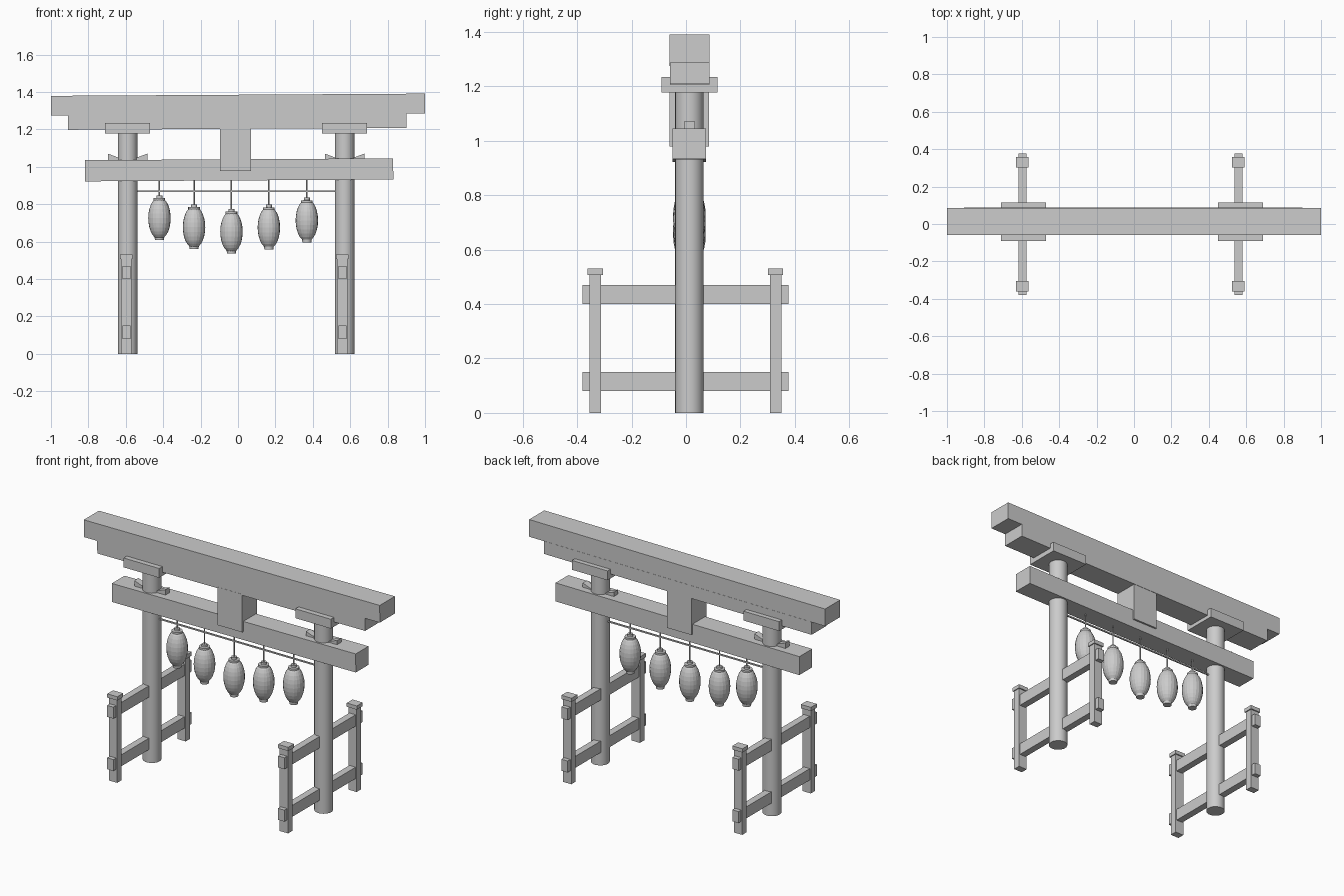
import bpy, bmesh, math

if "Cube" in bpy.data.objects:
    bpy.data.objects.remove(bpy.data.objects["Cube"])

grey = bpy.data.materials.new("plain grey")
grey.diffuse_color = (0.6, 0.6, 0.6, 1)
grey.use_nodes = True
grey.node_tree.nodes["Principled BSDF"].inputs["Base Color"].default_value = grey.diffuse_color
Y = 0.0125          # depth line of the main frame
TILT = -0.006       # slight lean of the long beams


def add(name, bm, smooth=False):
    bmesh.ops.recalc_face_normals(bm, faces=bm.faces)
    me = bpy.data.meshes.new(name)
    bm.to_mesh(me)
    bm.free()
    me.materials.append(grey)
    ob = bpy.data.objects.new(name, me)
    bpy.context.collection.objects.link(ob)
    if smooth:
        bpy.ops.object.select_all(action='DESELECT')
        ob.select_set(True)
        bpy.context.view_layer.objects.active = ob
        bpy.ops.object.shade_smooth_by_angle(angle=math.radians(35))
    return ob


def box(name, x0, x1, y0, y1, z0, z1, tilt=0):
    bm = bmesh.new()
    bmesh.ops.create_cube(bm, size=1)
    bmesh.ops.scale(bm, vec=(x1 - x0, y1 - y0, z1 - z0), verts=bm.verts)
    ob = add(name, bm)
    ob.location = ((x0 + x1) / 2, (y0 + y1) / 2, (z0 + z1) / 2)
    ob.rotation_euler.y = tilt
    return ob


def lathe(name, x, y, profile, sides, smooth=True):
    """Spin a (radius, z) profile around a vertical axis, closed at both ends."""
    bm = bmesh.new()
    rings = [[bm.verts.new((x + r * math.cos(2 * math.pi * i / sides),
                            y + r * math.sin(2 * math.pi * i / sides), z))
              for i in range(sides)] for r, z in profile]
    for a, b in zip(rings, rings[1:]):
        for i in range(sides):
            j = (i + 1) % sides
            bm.faces.new((a[i], a[j], b[j], b[i]))
    bm.faces.new(rings[0])
    bm.faces.new(rings[-1])
    return add(name, bm, smooth)


def wedge(name, x, side):
    """Locking wedge rising outward from the pillar."""
    bm = bmesh.new()
    pts = [(0.03, 1.03), (0.105, 1.03), (0.105, 1.07), (0.03, 1.042)]
    f = bm.faces.new([bm.verts.new((x + side * px, Y - 0.02, pz)) for px, pz in pts])
    ext = bmesh.ops.extrude_face_region(bm, geom=[f])
    bmesh.ops.translate(bm, vec=(0, 0.04, 0),
                        verts=[v for v in ext['geom'] if isinstance(v, bmesh.types.BMVert)])
    add(name, bm)


# Long beams and centre strut
box("top_beam", -1, 1, -0.06, 0.086, 1.28, 1.385, TILT)
box("under_beam", -0.91, 0.9, -0.059, 0.087, 1.203, 1.281, TILT)
box("tie_beam", -0.818, 0.83, -0.049, 0.074, 0.927, 1.04, TILT)
box("centre_strut", -0.095, 0.07, -0.06, 0.085, 0.978, 1.21)

# Each side: pillar, capital, wedges and the side bracing frame
for side, px, rx in (("left", -0.59, -0.597), ("right", 0.57, 0.558)):
    lathe(side + "_pillar", px, Y, [(0.052, 0), (0.052, 1.19)], 32)
    box(side + "_capital", px - 0.12, px + 0.12, -0.09, 0.115, 1.178, 1.235)
    for s, label in ((-1, "outer"), (1, "inner")):
        wedge(f"{side}_{label}_wedge", px, s)
    for z, label in ((0.08, "lower"), (0.4, "upper")):
        box(f"{side}_{label}_rail", rx - 0.021, rx + 0.021, -0.38, 0.376, z, z + 0.07)
    for y, label in ((-0.333, "front"), (0.329, "back")):
        box(f"{side}_{label}_post", rx - 0.028, rx + 0.028, y - 0.021, y + 0.021, 0, 0.51)
        box(f"{side}_{label}_post_cap", rx - 0.034, rx + 0.034, y - 0.028, y + 0.028, 0.507, 0.53)

# Rope between the pillars
box("rope", -0.56, 0.54, Y - 0.004, Y + 0.004, 0.866, 0.874)

# Hanging lanterns
for x, zc in ((-0.42, 0.725), (-0.235, 0.677), (-0.035, 0.653), (0.165, 0.675), (0.368, 0.713)):
    body = [(0.06 * math.sin(math.pi * k / 14), zc - 0.113 * math.cos(math.pi * k / 14))
            for k in range(1, 14)]
    lathe("lantern_body", x, Y, body, 20, False)
    lathe("lantern_base", x, Y, [(0.024, zc - 0.117), (0.026, zc - 0.1)], 16)
    lathe("lantern_cap", x, Y, [(0.031, zc + 0.094), (0.031, zc + 0.107),
                                (0.016, zc + 0.107), (0.016, zc + 0.122)], 16)
    lathe("lantern_cord", x, Y, [(0.004, zc + 0.115), (0.004, 0.94)], 8)
